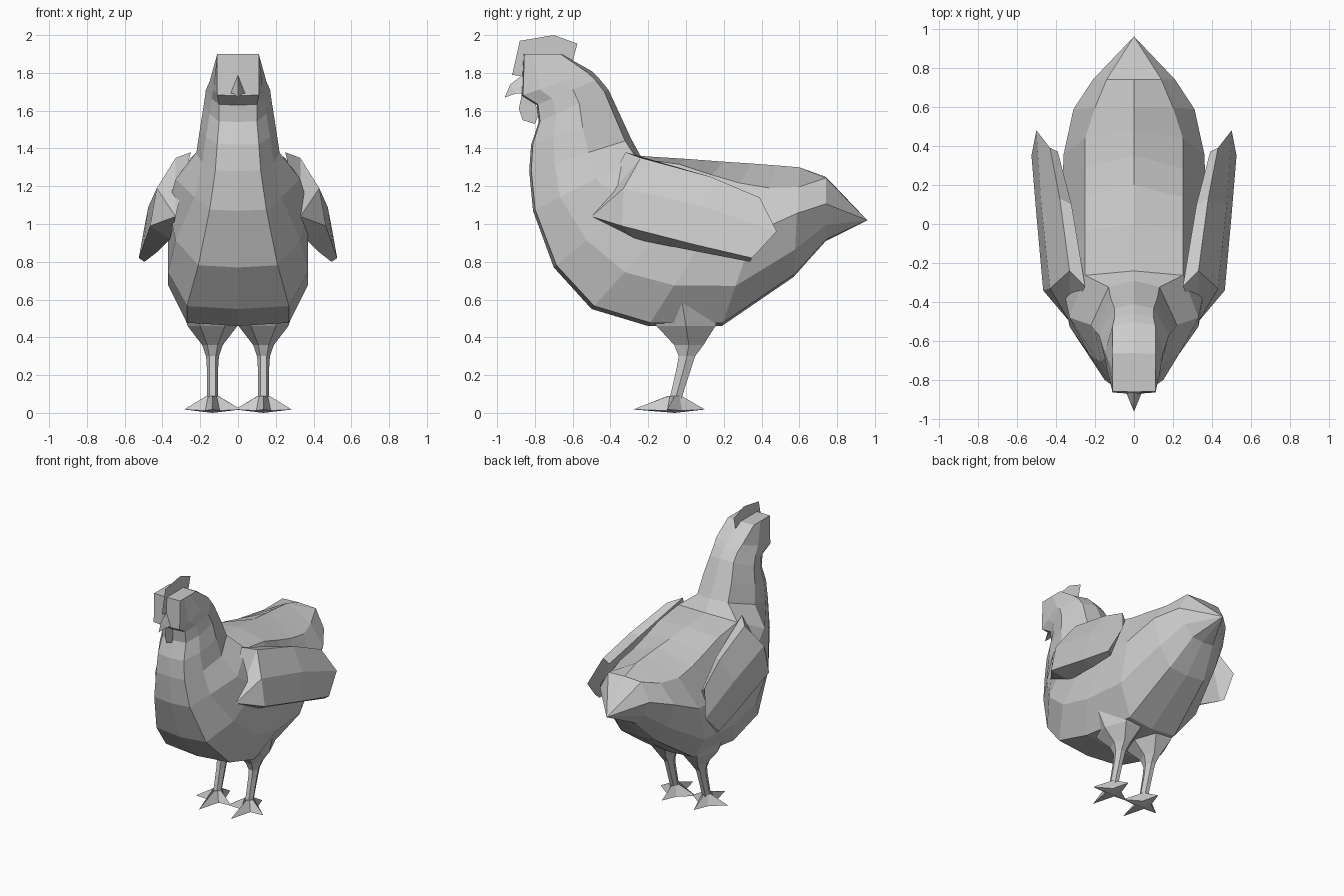
import bpy, bmesh, math
from mathutils import Vector

if "Cube" in bpy.data.objects:
    bpy.data.objects.remove(bpy.data.objects["Cube"])


def finish(name, bm, mirror=False):
    mesh = bpy.data.meshes.new(name)
    bm.to_mesh(mesh)
    bm.free()
    obj = bpy.data.objects.new(name, mesh)
    bpy.context.collection.objects.link(obj)
    if mirror:
        obj.modifiers.new("mirror", 'MIRROR').use_mirror_merge = False
    return obj


def loft(name, rings, mirror=False):
    """Skin closed rings of equal size; a single-point ring collapses to a tip."""
    bm = bmesh.new()
    n = max(len(r) for r in rings)
    vs = [[bm.verts.new(p) for p in r] for r in rings]
    for a, b in zip(vs, vs[1:]):
        for i in range(n):
            j = (i + 1) % n
            if len(a) == 1:
                bm.faces.new((a[0], b[j], b[i]))
            elif len(b) == 1:
                bm.faces.new((a[i], a[j], b[0]))
            else:
                bm.faces.new((a[i], a[j], b[j], b[i]))
    for end in (vs[0], vs[-1]):
        if len(end) > 2:
            bm.faces.new(end)
    bmesh.ops.recalc_face_normals(bm, faces=bm.faces)
    return finish(name, bm, mirror)


def plate(name, outline):
    """Flat sheet in the x = 0 plane from a (y, z) outline."""
    bm = bmesh.new()
    bm.faces.new([bm.verts.new((0, y, z)) for y, z in outline])
    bmesh.ops.triangulate(bm, faces=bm.faces)
    return finish(name, bm)


# Body: slices from crown to tail, each spanning a back point to a front point
# (back y, z, front y, z, edge position, widths: back edge, upper side, lower side, front)
slices = [
    (-.66, 1.90, -.86, 1.90, .02, .11, .11, .11, .11),
    (-.50, 1.81, -.87, 1.68, .06, .11, .15, .13, .11),
    (-.46, 1.77, -.79, 1.63, .06, .10, .17, .14, .10),
    (-.41, 1.71, -.78, 1.54, .06, .10, .18, .15, .10),
    (-.35, 1.58, -.82, 1.42, .06, .12, .20, .17, .11),
    (-.29, 1.45, -.83, 1.28, .06, .13, .22, .19, .12),
    (-.24, 1.36, -.81, 1.07, .04, .25, .33, .23, .15),
    (.00, 1.345, -.70, .77, .05, .25, .37, .33, .21),
    (.20, 1.33, -.50, .55, .09, .25, .37, .37, .27),
    (.35, 1.32, -.20, .46, .12, .25, .37, .37, .27),
    (.48, 1.31, .19, .46, .14, .25, .36, .34, .20),
    (.60, 1.30, .57, .72, .18, .20, .31, .25, .15),
    (.74, 1.25, .74, .91, .02, .14, .21, .16, .09),
]
rings = []
for by, bz, fy, fz, t0, w0, w1, w2, w3 in slices:
    back, front = Vector((0, by, bz)), Vector((0, fy, fz))
    half = [back.lerp(front, t) + Vector((w, 0, 0))
            for t, w in ((t0, w0), (.42, w1), (.75, w2), (.98, w3))]
    rings.append([back] + half + [front] +
                 [Vector((-p.x, p.y, p.z)) for p in reversed(half)])
rings.append([(0, .96, 1.02)])
loft("body", rings)

# Beak, comb and wattle
loft("beak", [
    [(0, -.85, 1.80), (.045, -.85, 1.69), (-.045, -.85, 1.69)],
    [(0, -.93, 1.74), (.025, -.90, 1.69), (-.025, -.90, 1.69)],
    [(0, -.96, 1.67)]])
plate("comb", [(-.86, 1.78), (-.92, 1.79), (-.88, 1.97), (-.70, 2.0),
               (-.575, 1.955), (-.60, 1.86), (-.68, 1.89), (-.85, 1.89)])
plate("wattle", [(-.87, 1.68), (-.80, 1.65), (-.78, 1.58), (-.80, 1.53),
                 (-.865, 1.55), (-.885, 1.61)])

# Wings: shoulder tip, then five-sided slices running back
loft("wings", [
    [(.33, -.50, 1.04)],
    [(.25, -.32, 1.38), (.33, -.24, 1.35), (.43, -.33, 1.19), (.465, -.34, .99), (.36, -.27, .92)],
    [(.32, .10, 1.23), (.38, .13, 1.25), (.475, .10, 1.09), (.50, .05, .89), (.43, .08, .85)],
    [(.39, .37, 1.10), (.43, .39, 1.14), (.50, .48, .96), (.525, .35, .82), (.495, .34, .80)],
], True)

# Legs: six-sided slices (z, centre y, half width, half depth)
CX = .135
loft("legs", [
    [(CX + rx * math.cos(k * math.pi / 3), cy + ry * math.sin(k * math.pi / 3), z) for k in range(6)]
    for z, cy, rx, ry in ((.58, -.02, .17, .24), (.46, 0, .132, .18), (.36, .015, .055, .09),
                          (.30, .005, .034, .05), (.24, -.01, .03, .045), (.06, -.06, .029, .035))
], True)

# Feet: four-pointed star of toes rising to the ankle
tips = [(.285, -.10), (CX, .10), (-.015, -.10), (CX, -.28)]
star, ankle = [], []
for k, (x, y) in enumerate(tips):
    star.append((x, y, .018))
    for i in (2 * k, 2 * k + 1):
        a = i * math.pi / 4
        ankle.append((CX + .032 * math.cos(a), -.06 + .036 * math.sin(a), .09))
    star.append((CX + .055 * math.cos(a), -.06 + .055 * math.sin(a), .012))
loft("feet", [[(CX, -.06, 0)], star, ankle], True)
